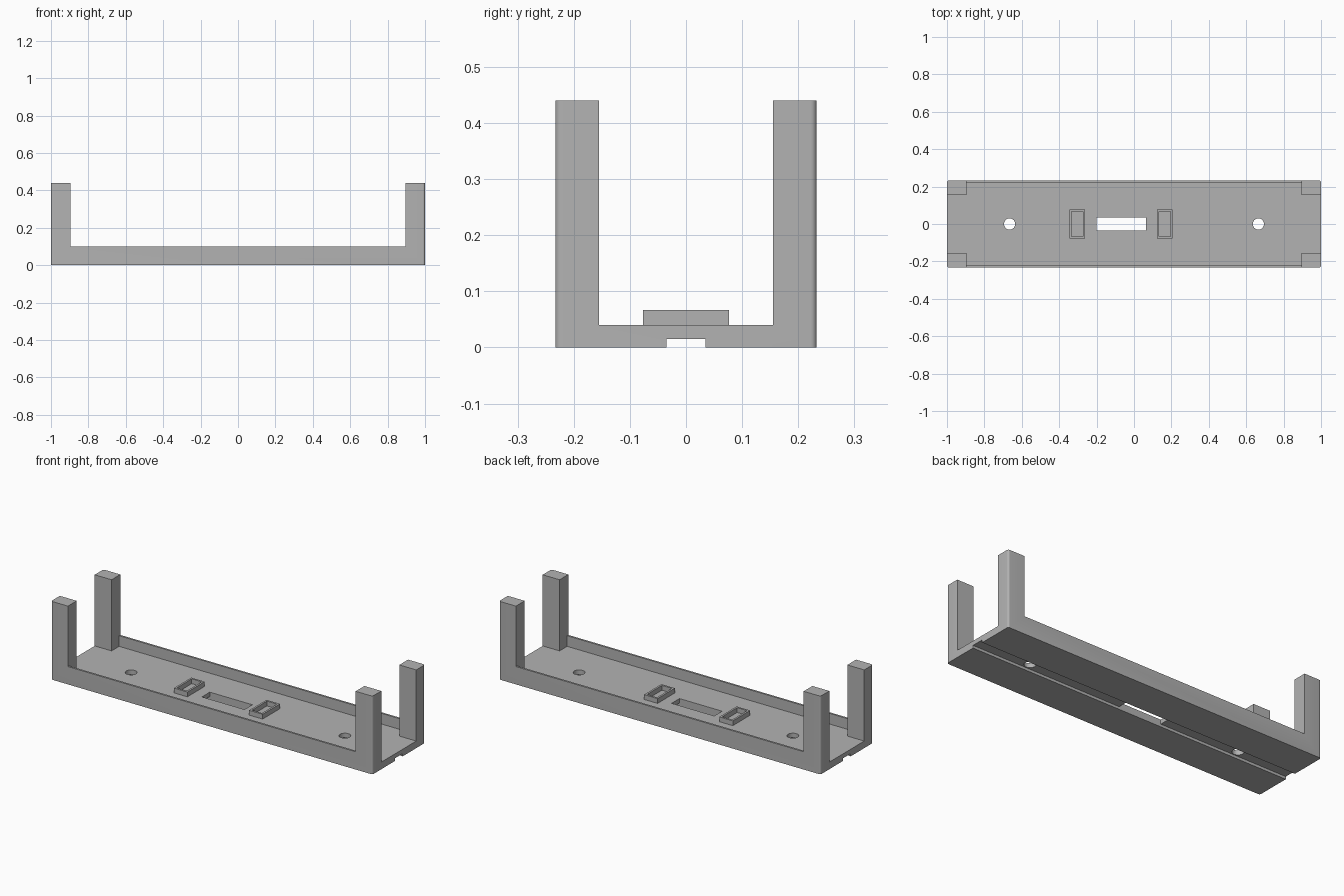
import bpy, bmesh
from mathutils import Matrix

if "Cube" in bpy.data.objects:
    bpy.data.objects.remove(bpy.data.objects["Cube"])

grey = bpy.data.materials.new("plain grey")
grey.use_nodes = True
colour = (0.45, 0.45, 0.45, 1)
grey.diffuse_color = colour
grey.node_tree.nodes["Principled BSDF"].inputs["Base Color"].default_value = colour


def add_object(name, bm):
    mesh = bpy.data.meshes.new(name)
    bm.to_mesh(mesh)
    bm.free()
    mesh.materials.append(grey)
    obj = bpy.data.objects.new(name, mesh)
    bpy.context.collection.objects.link(obj)
    return obj


def box(name, x, y, z, fillet=0):
    """Box between (min, max) pairs, with optional rounded upright edges."""
    bm = bmesh.new()
    bmesh.ops.create_cube(bm, size=1)
    for v in bm.verts:
        v.co = [lo + (c + 0.5) * (hi - lo) for c, (lo, hi) in zip(v.co, (x, y, z))]
    if fillet:
        upright = [e for e in bm.edges
                   if abs(e.verts[0].co.z - e.verts[1].co.z) > 0.01]
        bmesh.ops.bevel(bm, geom=upright, offset=fillet, segments=6,
                        profile=0.5, affect='EDGES')
    return add_object(name, bm)


def cylinder(name, x, radius):
    bm = bmesh.new()
    bmesh.ops.create_cone(bm, cap_ends=True, segments=32, radius1=radius,
                          radius2=radius, depth=0.3,
                          matrix=Matrix.Translation((x, 0, 0)))
    return add_object(name, bm)


def cut(target, cutters):
    """Subtract each cutter, then discard it."""
    for cutter in cutters:
        cutter.hide_render = True
        mod = target.modifiers.new("cut", 'BOOLEAN')
        mod.operation = 'DIFFERENCE'
        mod.solver = 'EXACT'
        mod.object = cutter
        bpy.context.view_layer.objects.active = target
        bpy.ops.object.modifier_apply(modifier=mod.name)
        bpy.data.objects.remove(cutter)


def sym(a):
    return (-a, a)


WIDTH, HEIGHT, FLOOR, LIP = 0.233, 0.44, 0.04, 0.1
POST_X, POST_Y = 0.895, 0.155

# Tray with four corner posts, carved from one rounded block
tray = box("tray_with_posts", sym(1), sym(WIDTH), (0, HEIGHT), fillet=0.011)
cut(tray, [
    box("gap_between_posts_long", sym(POST_X), sym(1), (LIP, 1)),
    box("gap_between_posts_short", sym(2), sym(POST_Y), (FLOOR, 1)),
    box("inside_of_lips", sym(POST_X), sym(0.222), (FLOOR, 0.8)),
    box("underside_channel", sym(2), sym(0.035), (-0.1, 0.015)),
    box("centre_slot", (-0.2, 0.065), sym(0.035), (-0.2, 0.2)),
    cylinder("left_screw_hole", 0.665, 0.03),
    cylinder("right_screw_hole", -0.665, 0.03),
])

# Two open rectangular sockets beside the slot
parts = [tray]
for side, x in (("right", -0.303), ("left", 0.165)):
    socket = box(side + "_socket", (x - 0.042, x + 0.042), sym(0.077), (FLOOR - 0.005, 0.067))
    cut(socket, [box("socket_opening", (x - 0.031, x + 0.031), sym(0.066), (FLOOR, 0.2))])
    parts.append(socket)

# Smooth the fillets and holes, keep the rest crisp
bpy.ops.object.select_all(action='DESELECT')
for part in parts:
    part.select_set(True)
bpy.context.view_layer.objects.active = tray
bpy.ops.object.shade_smooth_by_angle()
